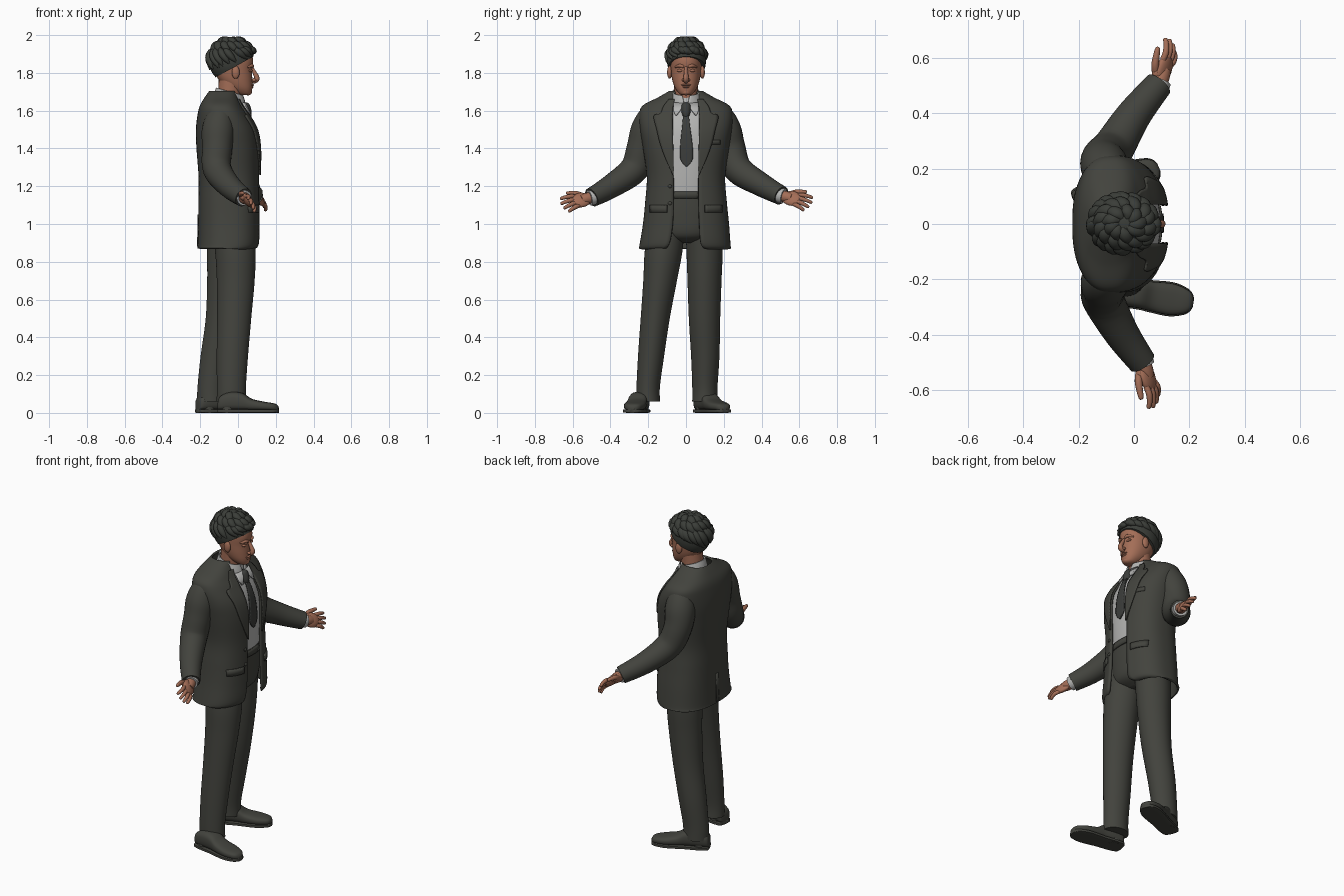
import bpy, bmesh, math, random
from mathutils import Vector

random.seed(4)
if bpy.data.objects.get("Cube"):
    bpy.data.objects.remove(bpy.data.objects["Cube"])


def material(name, rgb):
    m = bpy.data.materials.new(name)
    m.use_nodes = True
    m.diffuse_color = (*rgb, 1)
    m.node_tree.nodes["Principled BSDF"].inputs["Base Color"].default_value = (*rgb, 1)
    return m


suit = material("charcoal suit", (0.055, 0.056, 0.047))
hair = material("dark hair", (0.043, 0.047, 0.04))
skin = material("skin", (0.37, 0.155, 0.095))
white = material("pale shirt", (0.46, 0.46, 0.45))
tie_cloth = material("dark tie", (0.045, 0.047, 0.044))


def finish(name, bm, mat, thick=0, angle=50):
    bmesh.ops.recalc_face_normals(bm, faces=bm.faces)
    mesh = bpy.data.meshes.new(name)
    bm.to_mesh(mesh)
    bm.free()
    mesh.materials.append(mat)
    ob = bpy.data.objects.new(name, mesh)
    bpy.context.collection.objects.link(ob)
    if thick:
        mod = ob.modifiers.new("thickness", "SOLIDIFY")
        mod.thickness, mod.offset = thick, 0
    bpy.ops.object.select_all(action="DESELECT")
    ob.select_set(True)
    bpy.context.view_layer.objects.active = ob
    bpy.ops.object.shade_smooth_by_angle(angle=math.radians(angle))
    return ob


def resample(rows, k=6):
    """Smooth curve through rows of numbers."""
    out = []
    for i in range(len(rows) - 1):
        a, b, c, d = rows[max(i - 1, 0)], rows[i], rows[i + 1], rows[min(i + 2, len(rows) - 1)]
        for j in range(k):
            t = j / k
            out.append([q + t * (r - p) / 2 + t * t * (2 * p - 5 * q + 4 * r - s) / 2
                        + t ** 3 * (3 * q - p - 3 * r + s) / 2 for p, q, r, s in zip(a, b, c, d)])
    return out + [list(rows[-1])]


def skin_rings(name, rings, mat, closed=True, caps=True, thick=0):
    bm = bmesh.new()
    vs = [[bm.verts.new(p) for p in ring] for ring in rings]
    n = len(vs[0])
    for lo, hi in zip(vs, vs[1:]):
        for i in range(n if closed else n - 1):
            j = (i + 1) % n
            bm.faces.new((lo[i], lo[j], hi[j], hi[i]))
    if caps:
        bm.faces.new(vs[0])
        bm.faces.new(vs[-1])
    return finish(name, bm, mat, thick)


def power(v, p):
    return math.copysign(abs(v) ** p, v)


def loft(name, rows, mat, p=1.0, n=40, shear=0, thick=0, caps=True):
    """Rows of z, centre x, centre y, x radius, y radius and optional front gap."""
    rings, is_open = [], len(rows[0]) == 6
    for z, cx, cy, rx, ry, *gap in resample(rows):
        a = math.asin(min(1, gap[0] / ry) ** (1 / p)) if is_open else 0
        ring = []
        for i in range(n):
            t = a + (2 * math.pi - 2 * a) * i / (n - 1 if is_open else n)
            dx = rx * power(math.cos(t), p)
            ring.append((cx + dx, cy + ry * power(math.sin(t), p), z + shear * dx))
        rings.append(ring)
    return skin_rings(name, rings, mat, not is_open, caps and not is_open, thick)


def tube(name, pts, mat, n=16, k=5, flat=1.0):
    """Round limb through rows of x, y, z, radius."""
    rows = resample(pts, k)
    path = [Vector(r[:3]) for r in rows]
    u, rings = Vector((0.31, 0.2, 0.93)), []
    for i, c in enumerate(path):
        t = (path[min(i + 1, len(path) - 1)] - path[max(i - 1, 0)]).normalized()
        u = (u - t * u.dot(t)).normalized()
        v, r = t.cross(u), max(rows[i][3], 0.001)
        rings.append([c + r * (u * math.cos(s * math.tau / n) * flat + v * math.sin(s * math.tau / n))
                      for s in range(n)])
    return skin_rings(name, rings, mat)


def ball(name, centre, radii, mat, axes=None):
    bm = bmesh.new()
    bmesh.ops.create_uvsphere(bm, u_segments=24, v_segments=16, radius=1)
    axes = axes or (Vector((1, 0, 0)), Vector((0, 1, 0)), Vector((0, 0, 1)))
    for v in bm.verts:
        v.co = Vector(centre) + sum((a * r * c for a, r, c in zip(axes, radii, v.co)), Vector())
    return finish(name, bm, mat)


def surface_x(rows, y, z, p, side=1):
    dense = resample(rows)
    i = next((i for i in range(len(dense) - 2) if dense[i + 1][0] >= z), len(dense) - 2)
    lo, hi = dense[i], dense[i + 1]
    t = min(max((z - lo[0]) / (hi[0] - lo[0]), 0), 1)
    cx, cy, rx, ry = [lo[j] + (hi[j] - lo[j]) * t for j in range(1, 5)]
    return cx + side * rx * (1 - min(abs(y - cy) / ry, 0.99) ** (2 / p)) ** (p / 2)


def patch(name, outline, rows, mat, p=0.8, lift=0.006, side=1, thick=0.008):
    """Cloth plate laid on a lofted surface; outline rows are z, y start, y end."""
    rings = []
    for z, y0, y1 in outline:
        ys = [y0 + (y1 - y0) * i / 6 for i in range(7)]
        rings.append([(surface_x(rows, y, z, p, side) + side * lift, y, z) for y in ys])
    return skin_rings(name, rings, mat, False, False, thick)


# Jacket shell with open front
jacket = [(0.87, -0.065, -0.005, 0.145, 0.238, 0.125), (0.89, -0.05, -0.005, 0.158, 0.235, 0.085),
          (1.0, -0.047, 0, 0.158, 0.222, 0.07), (1.12, -0.047, 0, 0.157, 0.21, 0.066),
          (1.25, -0.047, 0, 0.156, 0.202, 0.066), (1.4, -0.052, 0, 0.162, 0.222, 0.068),
          (1.5, -0.062, 0, 0.155, 0.238, 0.072), (1.58, -0.08, 0, 0.128, 0.242, 0.072),
          (1.625, -0.09, 0, 0.106, 0.222, 0.068), (1.665, -0.088, 0, 0.085, 0.145, 0.062),
          (1.7, -0.08, 0, 0.068, 0.085, 0.055)]
loft("jacket", jacket, suit, 0.8, 60, thick=0.012)
for s, who in ((1, "left"), (-1, "right")):
    lapel = [(1.26, .066, .07), (1.34, .066, .105), (1.42, .068, .135), (1.5, .07, .155),
             (1.57, .07, .17), (1.585, .07, .135), (1.62, .068, .12), (1.66, .06, .09)]
    patch(who + "_lapel", [(z, s * a, s * b) for z, a, b in resample(lapel, 4)], jacket, suit, lift=0.012)
    patch(who + "_pocket_flap", [(z, s * .1, s * .19) for z in (1.06, 1.08, 1.1)], jacket, suit, lift=0.01)
patch("breast_pocket", [(z, .12, .18) for z in (1.42, 1.445)], jacket, suit, lift=0.007)
patch("back_vent", [(z, -.012, .012) for z in (0.88, 0.95, 1.05)], jacket, suit, lift=0.005, side=-1)
for z in (1.2, 1.11):
    ball("jacket_button", (surface_x(jacket, -.085, z, 0.8) + 0.008, -.085, z), (.006, .01, .01), suit)

# Shirt, collar and tie
shirt = [(1.1, -0.05, 0, 0.135, 0.17), (1.25, -0.05, 0, 0.145, 0.175), (1.4, -0.055, 0, 0.15, 0.19),
         (1.5, -0.06, 0, 0.142, 0.19), (1.58, -0.07, 0, 0.122, 0.17), (1.63, -0.07, 0, 0.095, 0.12),
         (1.67, -0.055, 0, 0.07, 0.07)]
loft("shirt", shirt, white, 0.85)
loft("shirt_collar", [(1.635, -.043, 0, .084, .088, .014), (1.67, -.043, 0, .078, .078, .012),
                      (1.7, -.043, 0, .07, .07, .02)], white, shear=-0.3, thick=0.008)
for s in (1, -1):
    patch("collar_point", [(1.575, s * .05, s * .056), (1.6, s * .03, s * .066), (1.64, s * .008, s * .066)],
          shirt, white, 0.85, lift=0.016)
tie = [(1.305, -.003, .007), (1.345, -.03, .036), (1.42, -.03, .034), (1.52, -.02, .021), (1.575, -.015, .015)]
patch("tie_blade", resample(tie, 4), shirt, tie_cloth, 0.85, lift=0.008)
tube("tie_knot", [(.056, 0, 1.565, .014), (.05, 0, 1.59, .023), (.036, 0, 1.625, .026), (.03, 0, 1.64, .012)],
     tie_cloth)

# Trousers
hips = [(0.9, -0.045, 0, 0.06, 0.07), (0.94, -0.04, 0, 0.12, 0.15), (1.05, -0.045, 0, 0.14, 0.185),
        (1.17, -0.047, 0, 0.142, 0.18)]
loft("trouser_hips", hips, suit, 0.9)
patch("waistband", [(z, -.075, .075) for z in (1.135, 1.155, 1.172)], hips, suit, 0.9, lift=0.004)
loft("right_trouser_leg", [(0.06, -.035, -.2, .078, .063), (0.14, -.035, -.2, .077, .062),
                           (0.3, -.03, -.185, .083, .069), (0.5, -.02, -.163, .09, .077),
                           (0.7, -.012, -.137, .1, .089), (0.87, -.015, -.117, .108, .1),
                           (1.05, -.04, -.095, .11, .09)], suit, 1.05)
loft("left_trouser_leg", [(0.06, -.14, .1, .077, .067), (0.14, -.137, .1, .077, .067),
                          (0.3, -.115, .102, .083, .075), (0.5, -.083, .098, .088, .083),
                          (0.7, -.065, .098, .098, .09), (0.87, -.058, .098, .106, .096),
                          (1.05, -.05, .09, .11, .095)], suit, 1.05)


# Shoes
def shoe(name, heel, toe):
    heel, f = Vector((*heel, 0)), Vector((toe[0] - heel[0], toe[1] - heel[1], 0))
    side, up = Vector((-f.y, f.x, 0)).normalized(), Vector((0, 0, 1))
    shape = [(0, .02, .04), (.03, .042, .085), (.2, .05, .11), (.4, .05, .105), (.55, .054, .075),
             (.75, .057, .06), (.9, .045, .052), (.97, .03, .044), (1, .01, .03)]
    for part, grow, base, top in (("upper", 0, .012, 1), ("sole", .005, 0, 0)):
        rings = []
        for t, w, h in resample(shape, 4):
            h = h if top else 0.02
            rings.append([heel + f * t + side * (w + grow) * power(math.cos(a), .7)
                          + up * (base + (h - base) * (.5 + .5 * power(math.sin(a), .7 if top else .3)))
                          for a in [i * math.tau / 24 for i in range(24)]])
        skin_rings(name + "_" + part, rings, suit)
    c = heel + f * .17
    tube(name + "_heel", [(c.x, c.y, 0, .046), (c.x, c.y, .03, .046)], suit, k=1)


shoe("right_shoe", (-.105, -.235), (.215, -.285))
shoe("left_shoe", (-.215, .075), (.09, .205))


# Arms and open hands
def arm(who, s, elbow, mid, wrist, f, t):
    tube(who + "_sleeve", [(-.09, s * .15, 1.6, .03), (-.092, s * .175, 1.578, .068), (-.105, s * .205, 1.5, .086),
                           (-.11, s * .235, 1.4, .08), (*elbow, .076), (*mid, .063), (*wrist, .051)], suit, 24)
    w, f = Vector(wrist), Vector(f).normalized()
    t = Vector(t)
    t = (t - f * t.dot(f)).normalized()
    n = f.cross(t) * -s
    tube(who + "_cuff", [(*(w - f * .02), .042), (*(w + f * .012), .041)], white, k=1)
    tube(who + "_wrist", [(*(w - f * .02), .03), (*(w + f * .03), .03), (*(w + f * .06), .025)], skin)
    ball(who + "_palm", w + f * .06, (.056, .043, .02), skin, (f, t, n))
    ball(who + "_thumb_base", w + f * .045 + t * .022 + n * .01, (.036, .02, .018), skin, (f, t, n))
    for i, length in enumerate((.078, .086, .08, .062)):
        o, d = w + f * .085 + t * (.03 - .02 * i), f + t * (.16 - .13 * i)
        pts = [(0, .011, 0), (.35, .0115, -.004), (.7, .01, .002), (.95, .008, .012), (1, .003, .014)]
        tube(f"{who}_finger_{i + 1}", [(*(o + d * length * a + n * c), r) for a, r, c in pts], skin, 12)
    pts = [(.03, .02, .014), (.055, .045, .014), (.085, .058, .012), (.112, .066, .009), (.118, .067, .003)]
    tube(who + "_thumb", [(*(w + f * a + t * b + n * .014), r) for a, b, r in pts], skin, 12)


arm("right", -1, (-.11, -.275, 1.29), (-.045, -.395, 1.2), (.03, -.5, 1.14), (.06, -.17, -.04), (-.4, -.3, .75))
arm("left", 1, (-.075, -.275 * -1, 1.29), (0, .395, 1.21), (.09, .505, 1.15), (.06, .17, -.045), (-.4, .3, .75))

# Neck, head and face
tube("neck", [(-.055, 0, 1.6, .064), (-.045, 0, 1.68, .062), (-.035, 0, 1.78, .066)], skin, 24)
head = [(1.682, .035, 0, .024, .022), (1.692, .028, 0, .042, .038), (1.72, .008, 0, .068, .058),
        (1.76, -.012, 0, .088, .072), (1.81, -.025, 0, .1, .08), (1.87, -.032, 0, .112, .084),
        (1.93, -.035, 0, .095, .075), (1.97, -.035, 0, .04, .035)]
loft("head", head, skin, 0.92)
tube("nose", [(.072, 0, 1.83, .008), (.088, 0, 1.8, .011), (.1, 0, 1.772, .014), (.088, 0, 1.758, .014),
              (.07, 0, 1.755, .008)], skin)
ball("chin", (.052, 0, 1.698), (.022, .026, .017), skin)
ball("upper_lip", (.073, 0, 1.736), (.012, .026, .006), skin)
ball("lower_lip", (.07, 0, 1.725), (.012, .021, .006), skin)
for s, who in ((1, "left"), (-1, "right")):
    ball(who + "_ear", (-.012, s * .087, 1.803), (.021, .013, .034), skin)
    ball(who + "_nostril", (.085, s * .013, 1.762), (.012, .009, .008), skin)
    ball(who + "_eyelid", (.064, s * .032, 1.812), (.012, .017, .008), skin)
    tube(who + "_brow", [(.078, s * .012, 1.832, .007), (.073, s * .034, 1.838, .009), (.05, s * .058, 1.83, .004)],
         skin)

# Hair cap and swept locks
bm = bmesh.new()
bmesh.ops.create_uvsphere(bm, u_segments=32, v_segments=24, radius=1)
for v in bm.verts:
    v.co = Vector((-.035 + v.co.x * .12, .003 + v.co.y * .103, 1.865 + v.co.z * .122))
cut = bmesh.ops.bisect_plane(bm, geom=bm.verts[:] + bm.edges[:] + bm.faces[:], plane_co=(-.03, 0, 1.825),
                             plane_no=(-.55, 0, 1), clear_inner=True)
bmesh.ops.holes_fill(bm, edges=[e for e in cut["geom_cut"] if isinstance(e, bmesh.types.BMEdge)])
finish("hair_cap", bm, hair)
for tier, (count, start, end) in enumerate(((9, .15, .8), (14, .55, 1.2), (20, .95, 1.6))):
    for i in range(count):
        a = math.tau * (i + .5 * tier) / count + random.uniform(-.1, .1)
        front = math.cos(a)
        stop = end + random.uniform(-.08, .08) - (.42 * front if tier == 2 else 0)
        pts = []
        for k, r in enumerate((.006, .021, .024, .017, .003)):
            phi, b = start + (stop - start) * k / 4, a + .16 * k - .3
            g = 1.0 + (.06 if k == 4 else 0) + .07 * max(front, 0)
            pts.append((-.036 + .118 * g * math.sin(phi) * math.cos(b), .004 + .099 * math.sin(phi) * math.sin(b),
                        1.865 + .117 * math.cos(phi), r))
        tube("hair_lock", pts, hair, 10, 4, 0.8)
